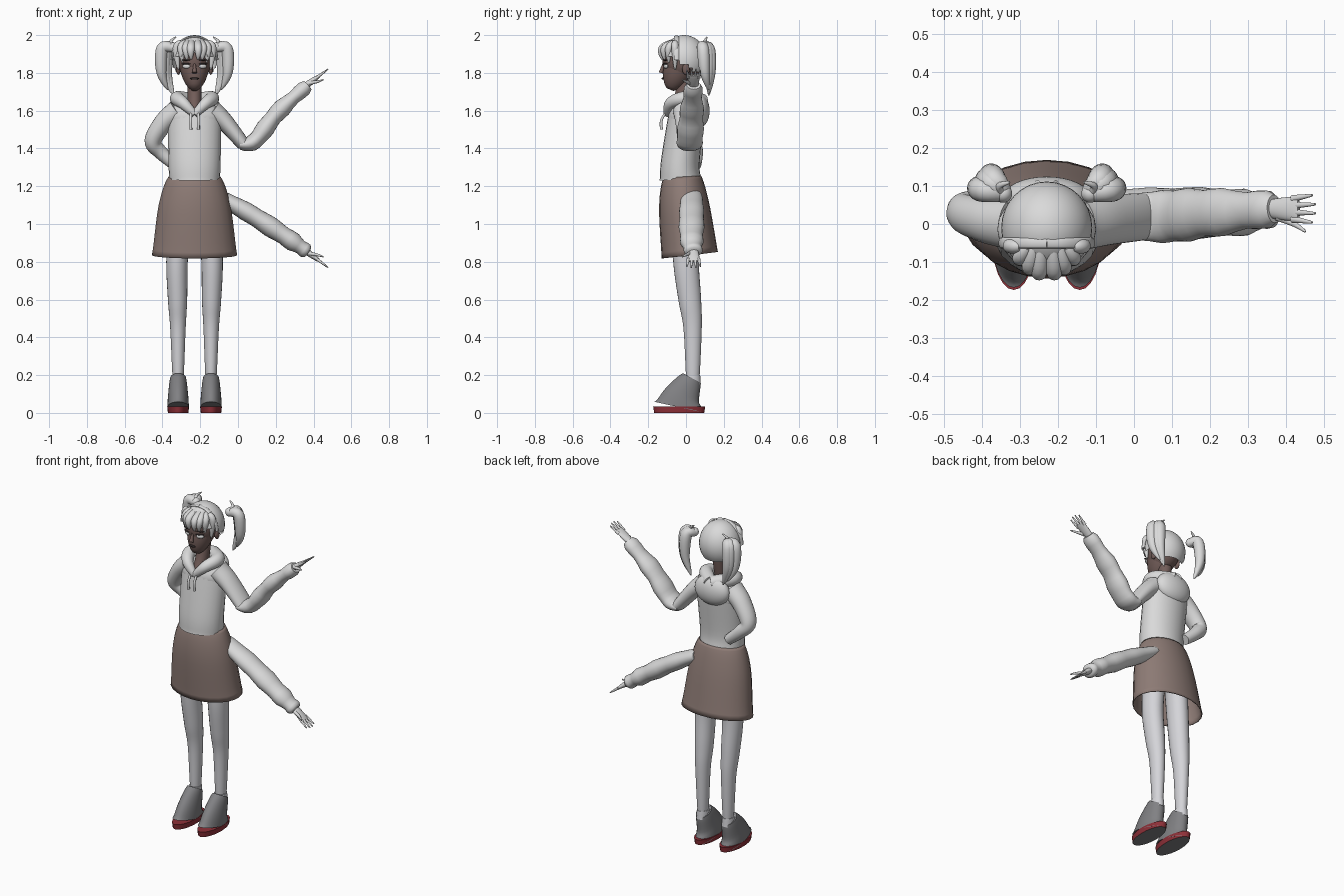
import bpy, bmesh, math
from mathutils import Vector, Matrix

if bpy.data.objects.get("Cube"):
    bpy.data.objects.remove(bpy.data.objects["Cube"])

CENTRE = -.23  # centre line of the body
FORWARD, UP = Vector((0, 1, 0)), Vector((0, 0, 1))
SIDES = {"left": 1, "right": -1}
TIP = (.003, .003)


def material(name, *colour):
    made = bpy.data.materials.new(name)
    made.use_nodes = True
    made.diffuse_color = (*colour, 1)
    made.node_tree.nodes["Principled BSDF"].inputs["Base Color"].default_value = (*colour, 1)
    return made


CLOTH = material("light grey cloth", .7, .7, .7)
STOCKING = material("pale stocking", .66, .66, .69)
SKIN = material("brown skin", .17, .11, .1)
SKIRT = material("dusty brown", .27, .2, .18)
SHOE = material("mid grey", .22, .22, .23)
SOLE = material("dark red", .27, .03, .04)
DARK = material("dark brown", .04, .03, .03)


def finish(name, bm, mat):
    mesh = bpy.data.meshes.new(name)
    bmesh.ops.recalc_face_normals(bm, faces=bm.faces)
    bm.to_mesh(mesh)
    bm.free()
    mesh.materials.append(mat)
    mesh.shade_smooth()
    mesh.set_sharp_from_angle(angle=math.radians(50))
    ob = bpy.data.objects.new(name, mesh)
    bpy.context.collection.objects.link(ob)
    return ob


def spline(points, steps=6):
    """Smooth curve through all points."""
    smooth = []
    for i in range(len(points) - 1):
        before, start = points[max(i - 1, 0)], points[i]
        end, after = points[i + 1], points[min(i + 2, len(points) - 1)]
        leave, arrive = (end - before) / 2, (after - start) / 2
        for k in range(steps):
            t = k / steps
            rise = t * t * (3 - 2 * t)
            smooth.append(start.lerp(end, rise) + leave * t * (1 - t) ** 2
                          - arrive * t * t * (1 - t))
    return smooth + [points[-1]]


def limb(name, path, start, end, mat, side=1, bulge=0, ripple=0, up=FORWARD, caps=True):
    """Loft along a path, with (width, depth) radii blended from start to end."""
    points = spline([Vector((CENTRE + side * x, y, z)) for x, y, z in path])
    last, sides = len(points) - 1, 24
    bm, rings = bmesh.new(), []
    for i, point in enumerate(points):
        t = i / last
        swell = bulge * math.sin(math.pi * t) + ripple * t * math.sin(i * 1.6)
        width, depth = Vector(start).lerp(Vector(end), t) + Vector((swell, swell))
        along = (points[min(i + 1, last)] - points[max(i - 1, 0)]).normalized()
        deep = (up - along * up.dot(along)).normalized()
        wide = deep.cross(along)
        angles = [math.tau * k / sides for k in range(sides)]
        rings.append([bm.verts.new(point + wide * width * math.cos(a) + deep * depth * math.sin(a))
                      for a in angles])
    for ring, following in zip(rings, rings[1:]):
        for k in range(sides):
            bm.faces.new((ring[k - 1], ring[k], following[k], following[k - 1]))
    if caps:
        bm.faces.new(rings[0])
        bm.faces.new(rings[-1])
    return finish(name, bm, mat)


def ball(name, place, size, mat, side=1, yaw=0, keep=None):
    x, y, z = place
    bm = bmesh.new()
    bmesh.ops.create_uvsphere(bm, u_segments=32, v_segments=20, radius=1)
    bm.transform(Matrix.Translation((CENTRE + side * x, y, z))
                 @ Matrix.Rotation(side * yaw, 4, 'Z') @ Matrix.Diagonal((*size, 1)))
    if keep:
        hidden = [v for v in bm.verts if not keep(v.co)]
        bmesh.ops.delete(bm, geom=hidden, context='VERTS')
    return finish(name, bm, mat)


def sleeve(name, path, start=(.035, .055)):
    """Crumpled forearm sleeve."""
    limb(name, path, start, (.032, .04), CLOTH, bulge=.018, ripple=.006)


def hand(name, wrist, slope):
    """Palm, four fingers and a thumb on the inner side."""
    reach = Vector((.8, 0, .6 * slope))
    inward = Vector((.6, 0, -.8 * slope))

    def at(along, y, offset=0):
        return Vector(wrist) + reach * along + FORWARD * y + inward * offset

    limb(name + "_palm", [at(-.02, 0), at(.03, 0), at(.08, 0)], (.018, .022), (.006, .032),
         CLOTH, bulge=.003)
    for finger in range(4):
        spread = finger - 1.5
        limb(f"{name}_finger_{finger}",
             [at(.06, -spread * .018), at(.14 - abs(spread) * .01, -spread * .024)],
             (.009, .01), TIP, CLOTH)
    limb(name + "_thumb", [at(.01, -.02), at(.05, -.04, .02), at(.08, -.06, .03)],
         (.011, .012), TIP, CLOTH)


# Hoodie
limb("hoodie_body", [(0, -.03, 1.235), (0, -.03, 1.33), (0, 0, 1.56)], (.134, .11), (.142, .095), CLOTH)
ball("hoodie_shoulders", (0, 0, 1.56), (.145, .095, .1), CLOTH)
ball("hood_pouch", (0, .07, 1.6), (.115, .055, .09), CLOTH)
for label, side in SIDES.items():
    limb(label + "_hood_edge", [(0, -.1, 1.58), (.06, -.08, 1.64), (.09, 0, 1.665), (0, .085, 1.65)],
         (.018, .018), (.04, .04), CLOTH, side, bulge=.007, up=UP)
    limb(label + "_drawstring", [(.02, -.1, 1.6), (.02, -.13, 1.55), (.02, -.13, 1.5)],
         (.006, .006), (.008, .008), CLOTH, side)

# Arms
limb("right_sleeve", [(.09, 0, 1.6), (.16, .01, 1.54), (.22, .03, 1.44), (.18, .05, 1.38), (.1, .05, 1.31)],
     (.06, .07), (.03, .03), CLOTH, SIDES["right"])
limb("left_upper_sleeve", [(.09, 0, 1.6), (.16, .01, 1.54), (.26, .02, 1.42)],
     (.06, .07), (.034, .062), CLOTH)
sleeve("left_forearm_sleeve", [(.24, .02, 1.42), (.32, .02, 1.44), (.44, .03, 1.59), (.6, .04, 1.735)],
       (.026, .06))
sleeve("spare_sleeve", [(.12, .03, 1.15), (.3, .03, 1.05), (.5, .03, .92), (.6, .04, .85)])
hand("raised_hand", (.6, .04, 1.74), 1)
hand("lowered_hand", (.6, .04, .85), -1)

# Skirt, open underneath
skirt = limb("skirt", [(0, -.02, 1.25), (0, -.01, 1.1), (0, .02, .835)], (.138, .1), (.226, .15),
             SKIRT, bulge=.008, caps=False)
skirt.modifiers.new("cloth_thickness", 'SOLIDIFY').thickness = .006

# Legs and shoes
for label, side in SIDES.items():
    limb(label + "_leg", [(.08, 0, 1), (.093, 0, .8), (.09, .02, .6), (.088, .035, .45), (.087, .036, .17)],
         (.06, .072), (.028, .034), STOCKING, side, bulge=.007)
    limb(label + "_sock", [(.087, .033, .15), (.087, .033, .2)], (.036, .046), (.034, .042), STOCKING, side)
    limb(label + "_shoe", [(.087, -.036, .03), (.087, -.02, .09), (.087, .03, .185)],
         (.057, .135), (.042, .052), SHOE, side, bulge=.004)
    sole = limb(label + "_sole", [(.087, -.036, 0), (.087, -.036, .033)],
                (.054, .132), (.058, .138), SOLE, side)
    sole.data.materials.append(SHOE)
    for face in sole.data.polygons:
        face.material_index = int(face.normal.z < -.9)
    ball(label + "_shoe_tongue", (.087, -.035, .15), (.028, .022, .02), STOCKING, side)

# Head and face
limb("neck", [(0, -.055, 1.58), (0, -.02, 1.67), (0, 0, 1.77)], (.036, .046), (.038, .04), SKIN)
ball("skull", (0, -.02, 1.865), (.088, .105, .11), SKIN)
limb("jaw", [(0, -.03, 1.84), (0, -.085, 1.712)], (.08, .09), (.018, .02), SKIN, bulge=.015)
limb("nose", [(0, -.115, 1.85), (0, -.133, 1.8)], (.005, .008), (.013, .012), SKIN)
ball("mouth", (0, -.123, 1.77), (.024, .006, .006), DARK)
for label, side in SIDES.items():
    ball(label + "_eye", (.044, -.107, 1.835), (.022, .009, .012), CLOTH, side, yaw=.4)
    for part, height in (("lash", 1.848), ("brow", 1.868)):
        ball(f"{label}_{part}", (.045, -.11, height), (.025, .008, .004), DARK, side, yaw=.4)
    ball(label + "_ear", (.086, 0, 1.82), (.012, .02, .03), SKIN, side)

# Hair cap with band and fringe
ball("hair_cap", (0, -.01, 1.866), (.12, .122, .134), CLOTH, keep=lambda p: p.z > 1.82 - .6 * p.y)
quarter = [math.pi * i / 8 for i in range(5)]
band = [(.121 * math.cos(a), -.05, 1.868 + .124 * math.sin(a)) for a in quarter]
for label, side in SIDES.items():
    limb(label + "_hair_band", band, (.006, .014), (.006, .014), CLOTH, side)
    for lock in range(4):
        x = .02 + .025 * lock
        front = 8 * x * x - .13
        limb(f"{label}_fringe_{lock}",
             [(x * .7, -.06, 1.97 - x / 10), (x, front, 1.93), (x * .9, front, 1.87 - .002 * lock ** 3)],
             (.015, .012), TIP, CLOTH, side, bulge=.012)

    # Pigtails: tie, hanging locks and an upward tuft
    ball(label + "_hair_tie", (.115, .08, 1.935), (.024, .024, .026), CLOTH, side)
    for lock, shift in enumerate((.02, -.01, 0)):
        limb(f"{label}_pigtail_{lock}",
             [(.11, .08, 1.93), (.15 + shift, .11 - shift, 1.93),
              (.155 + shift, .12 - shift, 1.8), (.12 + shift, .12, 1.69 + shift)],
             (.02, .02), TIP, CLOTH, side, bulge=.02)
    limb(label + "_tuft", [(.115, .08, 1.94), (.125, .1, 1.967), (.098, .11, 1.99)],
         (.014, .016), TIP, CLOTH, side)
